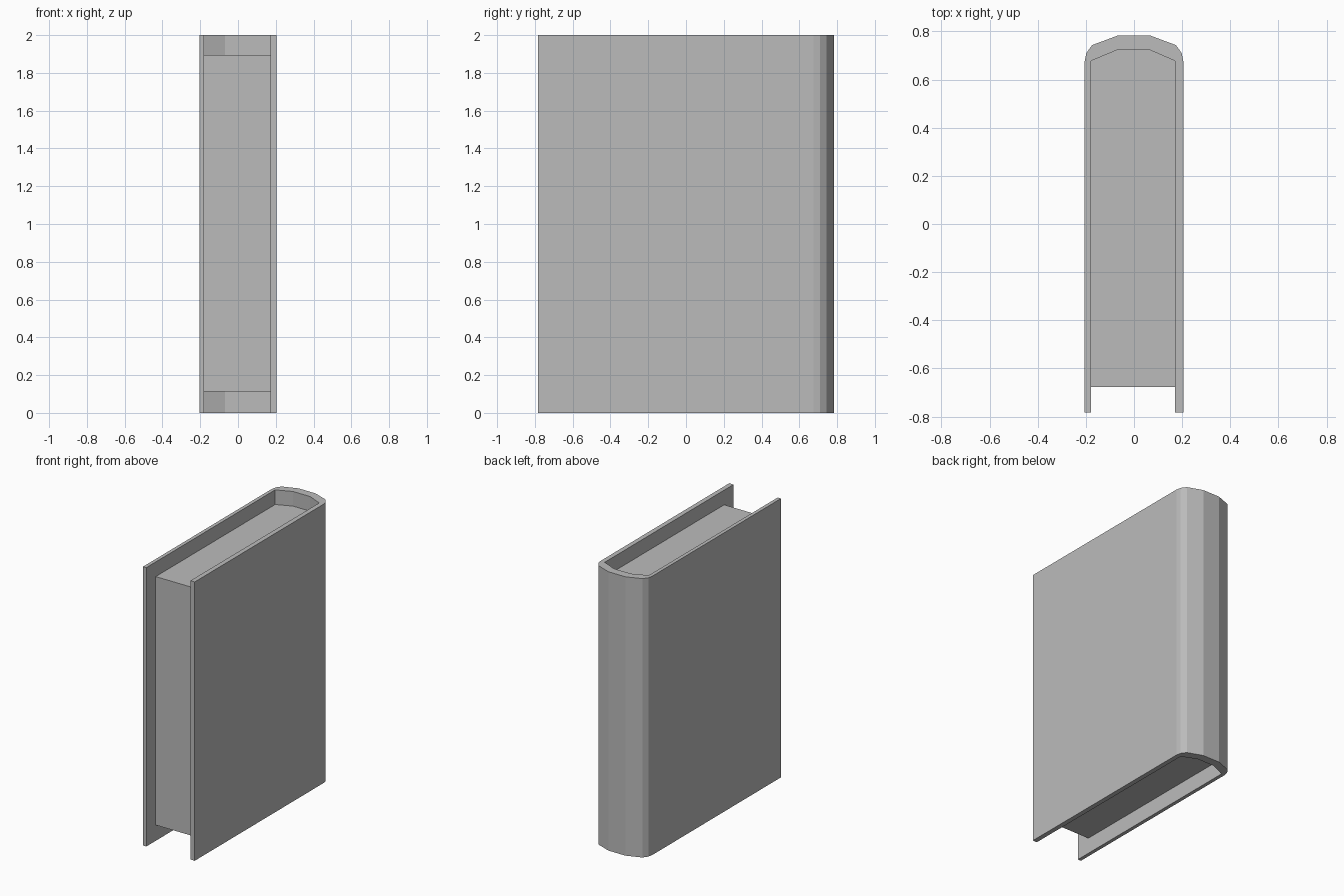
import bpy, bmesh

if "Cube" in bpy.data.objects:
    bpy.data.objects.remove(bpy.data.objects["Cube"], do_unlink=True)

grey = bpy.data.materials.new("plain_grey")
grey.use_nodes = True
colour = (0.5, 0.5, 0.5, 1.0)
grey.diffuse_color = colour
grey.node_tree.nodes["Principled BSDF"].inputs["Base Color"].default_value = colour


def prism(name, outline, z0, z1):
    """Extrude a flat outline (x, y) upwards from z0 to z1."""
    bm = bmesh.new()
    base = bm.faces.new([bm.verts.new((x, y, z0)) for x, y in outline])
    top = bmesh.ops.extrude_face_region(bm, geom=[base])["geom"]
    bmesh.ops.translate(bm, vec=(0, 0, z1 - z0),
                        verts=[v for v in top if isinstance(v, bmesh.types.BMVert)])
    bmesh.ops.recalc_face_normals(bm, faces=bm.faces)
    mesh = bpy.data.meshes.new(name)
    bm.to_mesh(mesh)
    bm.free()
    mesh.materials.append(grey)
    obj = bpy.data.objects.new(name, mesh)
    bpy.context.collection.objects.link(obj)
    return obj


# Outer and inner lines of the wrap-round cover, from right board to left board
half = [(0.205, -0.783), (0.205, 0.675), (0.198, 0.71), (0.174, 0.743), (0.067, 0.783)]
outer = half + [(-x, y) for x, y in reversed(half)]
spine_inside = [(0.171, 0.677), (0.065, 0.723), (-0.069, 0.723), (-0.179, 0.677)]
inner = [(0.171, -0.783)] + spine_inside + [(-0.179, -0.783)]

# Cover: two boards joined by a faceted spine
prism("cover", outer + inner[::-1], 0.0, 2.0)

# Page block, set back from the cover on three sides
prism("pages", [(0.171, -0.677)] + spine_inside + [(-0.179, -0.677)], 0.113, 1.895)
